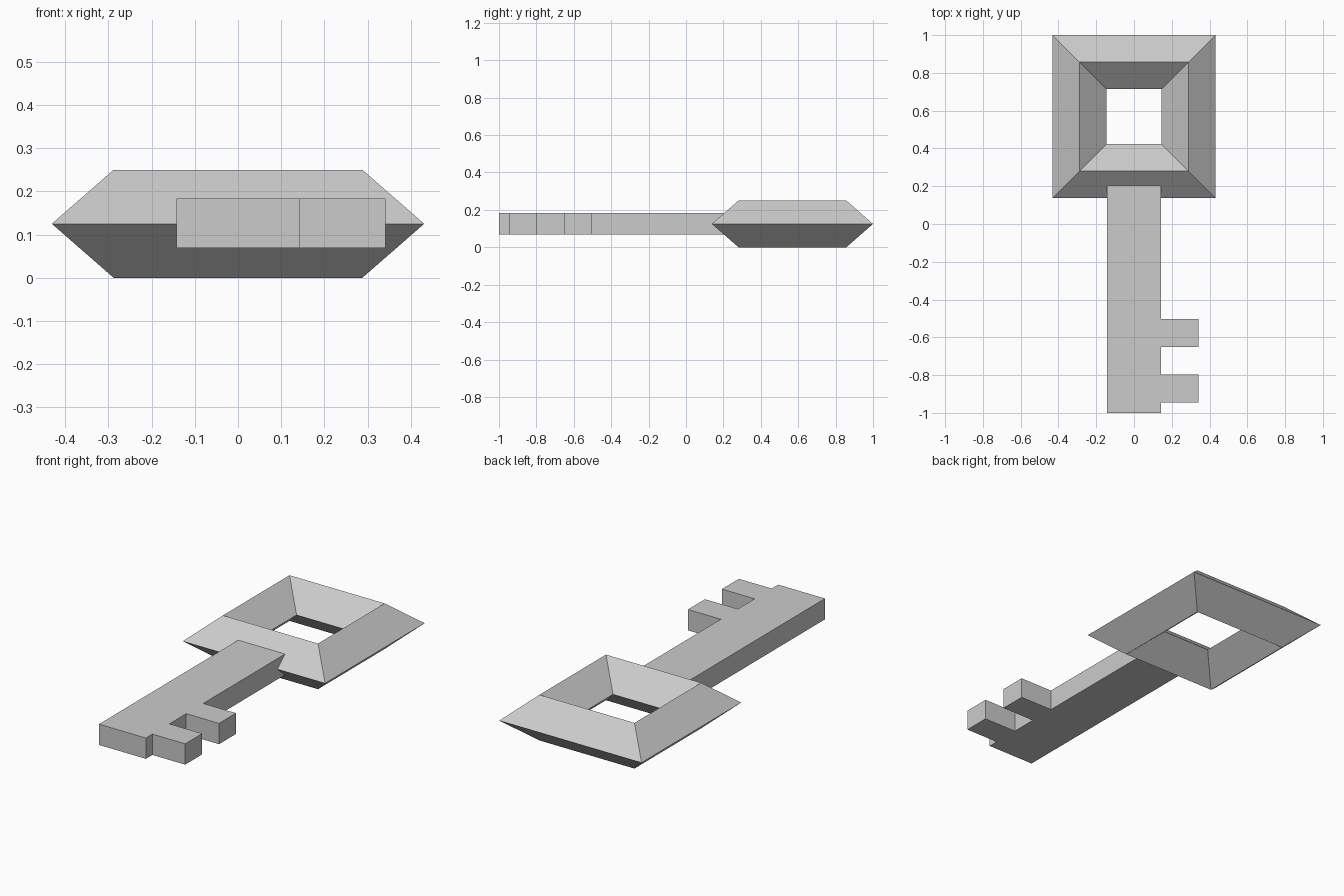
import bpy, bmesh
from mathutils import Vector

if "Cube" in bpy.data.objects:
    bpy.data.objects.remove(bpy.data.objects["Cube"])


def make_object(name, bm):
    bmesh.ops.recalc_face_normals(bm, faces=bm.faces)
    mesh = bpy.data.meshes.new(name)
    bm.to_mesh(mesh)
    bm.free()
    obj = bpy.data.objects.new(name, mesh)
    bpy.context.collection.objects.link(obj)
    return obj


# Bow: diamond cross-section swept around a square
def square_ring(name, center_y, section):
    bm = bmesh.new()
    corners = [(-1, -1), (1, -1), (1, 1), (-1, 1)]
    rings = [[bm.verts.new((sx * r, center_y + sy * r, z)) for r, z in section]
             for sx, sy in corners]
    n = len(section)
    for i in range(4):
        a, b = rings[i], rings[(i + 1) % 4]
        for j in range(n):
            k = (j + 1) % n
            bm.faces.new((a[j], b[j], b[k], a[k]))
    return make_object(name, bm)


square_ring("key_bow", 0.569,
            [(0.431, 0.125), (0.288, 0.25), (0.145, 0.125), (0.288, 0.0)])

# Shaft and bit: one flat outline with two teeth, extruded upward
half, tip, tooth = 0.142, 0.341, 0.147
outline = [(-half, 0.285), (-half, -1.0), (half, -1.0)]
for y in (-0.944, -0.651):
    outline += [(half, y), (tip, y), (tip, y + tooth), (half, y + tooth)]
outline.append((half, 0.285))

bm = bmesh.new()
base = bm.faces.new([bm.verts.new((x, y, 0.069)) for x, y in outline])
top = bmesh.ops.extrude_face_region(bm, geom=[base], use_keep_orig=True)
bmesh.ops.translate(bm, vec=Vector((0, 0, 0.114)),
                    verts=[v for v in top["geom"] if isinstance(v, bmesh.types.BMVert)])
make_object("key_shaft", bm)
